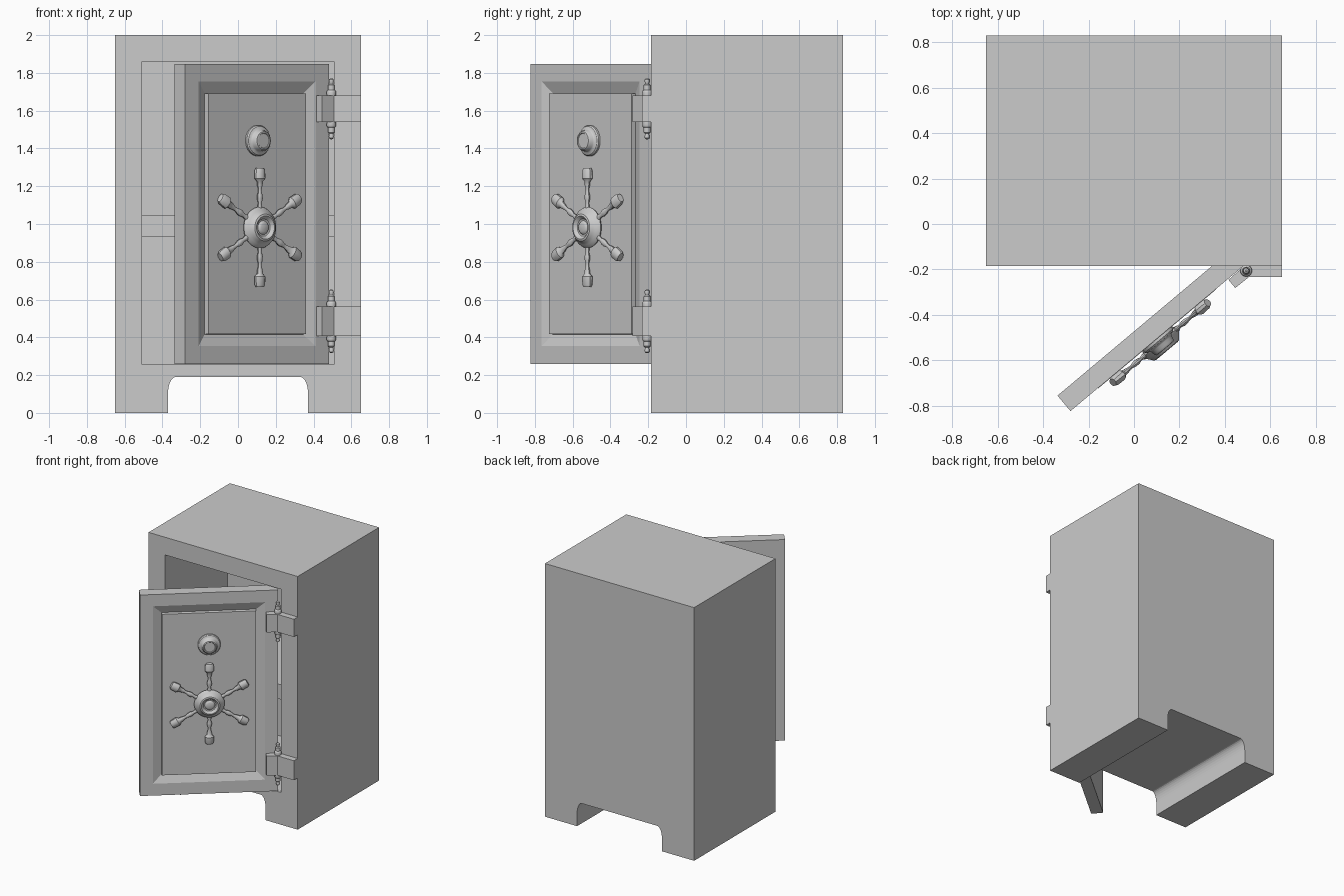
import bpy, bmesh, math
from mathutils import Matrix, Vector

if "Cube" in bpy.data.objects:
    bpy.data.objects.remove(bpy.data.objects["Cube"])

T = Matrix.Translation
R = lambda deg, ax: Matrix.Rotation(math.radians(deg), 4, ax)
# Open door frame: local x along the door width, -y out of its front
DOOR = T((-0.337, -0.756, 0)) @ R(40, 'Z')
OUT = R(90, 'X')          # turns a lathe axis (z) to point out of the door


def finish(bm, name, mat=None, smooth=None):
    bmesh.ops.recalc_face_normals(bm, faces=bm.faces)
    me = bpy.data.meshes.new(name)
    bm.to_mesh(me)
    bm.free()
    if mat is not None:
        me.transform(mat)
    ob = bpy.data.objects.new(name, me)
    bpy.context.collection.objects.link(ob)
    if smooth:
        bpy.ops.object.select_all(action='DESELECT')
        ob.select_set(True)
        bpy.context.view_layer.objects.active = ob
        bpy.ops.object.shade_smooth_by_angle(angle=math.radians(smooth))
    return ob


def box(name, lo, hi, mat=None):
    bm = bmesh.new()
    bmesh.ops.create_cube(bm, size=1)
    lo, hi = Vector(lo), Vector(hi)
    for v in bm.verts:
        v.co = Vector([(a + b) / 2 + c * (b - a) for a, b, c in zip(lo, hi, v.co)])
    return finish(bm, name, mat)


def prism(name, pts, vec):
    bm = bmesh.new()
    f = bm.faces.new([bm.verts.new(p) for p in pts])
    g = bmesh.ops.extrude_face_region(bm, geom=[f])
    bmesh.ops.translate(bm, vec=vec, verts=[v for v in g['geom'] if isinstance(v, bmesh.types.BMVert)])
    return finish(bm, name)


def lathe(name, prof, segs, mat, smooth=35):
    bm = bmesh.new()
    rings = [[bm.verts.new((r * math.cos(a), r * math.sin(a), h))
              for a in [2 * math.pi * (i + .5) / segs for i in range(segs)]] for r, h in prof]
    bridge(bm, rings)
    return finish(bm, name, mat, smooth)


def bridge(bm, rings):
    for a, b in zip(rings, rings[1:]):
        for i in range(len(a)):
            j = (i + 1) % len(a)
            bm.faces.new((a[i], a[j], b[j], b[i]))
    bm.faces.new(rings[0])
    bm.faces.new(rings[-1])


# Safe body: front outline with rounded foot arch, extruded to the back
W, YF, YB = 0.652, -0.186, 0.83
arc = [(-0.33 - 0.041 * math.sin(a), 0.10 + 0.09 * math.cos(a))
       for a in [math.pi / 2 * i / 7 for i in range(8)]]
half = arc + [(-0.371, 0), (-W, 0), (-W, 2)]
outline = half + [(-x, z) for x, z in reversed(half)]
body = prism('safe_body', [(x, YF, z) for x, z in outline], (0, YB - YF, 0))

# Hollow interior
cutter = box('interior_cutter', (-0.507, -0.5, 0.255), (0.507, 0.595, 1.86))
cutter.hide_render = True
mod = body.modifiers.new('interior', 'BOOLEAN')
mod.object, mod.operation, mod.solver = cutter, 'DIFFERENCE', 'EXACT'
bpy.context.view_layer.objects.active = body
bpy.ops.object.modifier_apply(modifier=mod.name)
bpy.data.objects.remove(cutter)

# Interior shelf
box('shelf', (-0.507, -0.085, 0.931), (0.507, 0.595, 1.048))

# Door: slab with sloped recess and raised centre plate
bm = bmesh.new()
rings = []
for d, y in [(0, 0), (0, -0.089), (0.093, -0.089), (0.156, -0.064), (0.158, -0.091)]:
    x0, x1, z0, z1 = d, 0.993 - d, 0.26 + d, 1.848 - d
    rings.append([bm.verts.new(p) for p in
                  ((x0, y, z0), (x1, y, z0), (x1, y, z1), (x0, y, z1))])
bridge(bm, rings)
finish(bm, 'door', DOOR)

# Combination dial
dial = [(0.082, -0.005), (0.082, 0.012), (0.076, 0.02), (0.062, 0.024), (0.057, 0.03),
        (0.055, 0.046), (0.048, 0.055), (0.041, 0.056), (0.038, 0.052), (0.001, 0.052)]
lathe('combination_dial', dial, 24, DOOR @ T((0.497, -0.09, 1.441)) @ OUT)

# Wheel hub with dished face and centre boss
CZ = 0.981
hub = [(0.085, -0.005), (0.088, 0.008), (0.105, 0.012), (0.11, 0.022), (0.105, 0.032),
       (0.092, 0.04), (0.082, 0.052), (0.072, 0.066), (0.062, 0.069), (0.054, 0.062),
       (0.046, 0.052), (0.037, 0.05), (0.032, 0.057), (0.022, 0.061), (0.001, 0.062)]
lathe('wheel_hub', hub, 28, DOOR @ T((0.497, -0.09, CZ)) @ OUT)

# Six turned spokes with flared grips
spoke = [(0.014, 0.08), (0.014, 0.115), (0.011, 0.13), (0.018, 0.152), (0.017, 0.17),
         (0.011, 0.19), (0.011, 0.205), (0.017, 0.225), (0.019, 0.245), (0.034, 0.26),
         (0.032, 0.303), (0.025, 0.315)]
for k in range(6):
    m = DOOR @ T((0.497, -0.112, CZ)) @ R(60 * k, 'Y') @ Matrix.Diagonal((1, 0.72, 1, 1))
    lathe('wheel_spoke_%d' % (k + 1), spoke, 10, m)

# Hinges: door leaf, body leaf, pin with finials at both ends
pin = [(0.024, 0), (0.026, 0.018), (0.023, 0.026), (0.018, 0.03), (0.018, 0.055),
       (0.011, 0.062), (0.011, 0.068), (0.014, 0.075), (0.012, 0.086), (0.004, 0.092)]
for label, z0, z1 in (('lower', 0.408, 0.562), ('upper', 1.54, 1.68)):
    prism(label + '_hinge_door_leaf',
          [(0.416, -0.246, z0), (0.446, -0.282, z0), (0.507, -0.233, z0), (0.484, -0.186, z0)],
          (0, 0, z1 - z0))
    prism(label + '_hinge_body_leaf',
          [(0.484, -0.186, z0), (0.507, -0.233, z0), (W, -0.233, z0), (W, -0.186, z0)],
          (0, 0, z1 - z0))
    full = [(r, z0 - h) for r, h in reversed(pin)] + [(r, z1 + h) for r, h in pin]
    lathe(label + '_hinge_pin', full, 14, T((0.494, -0.206, 0)))
